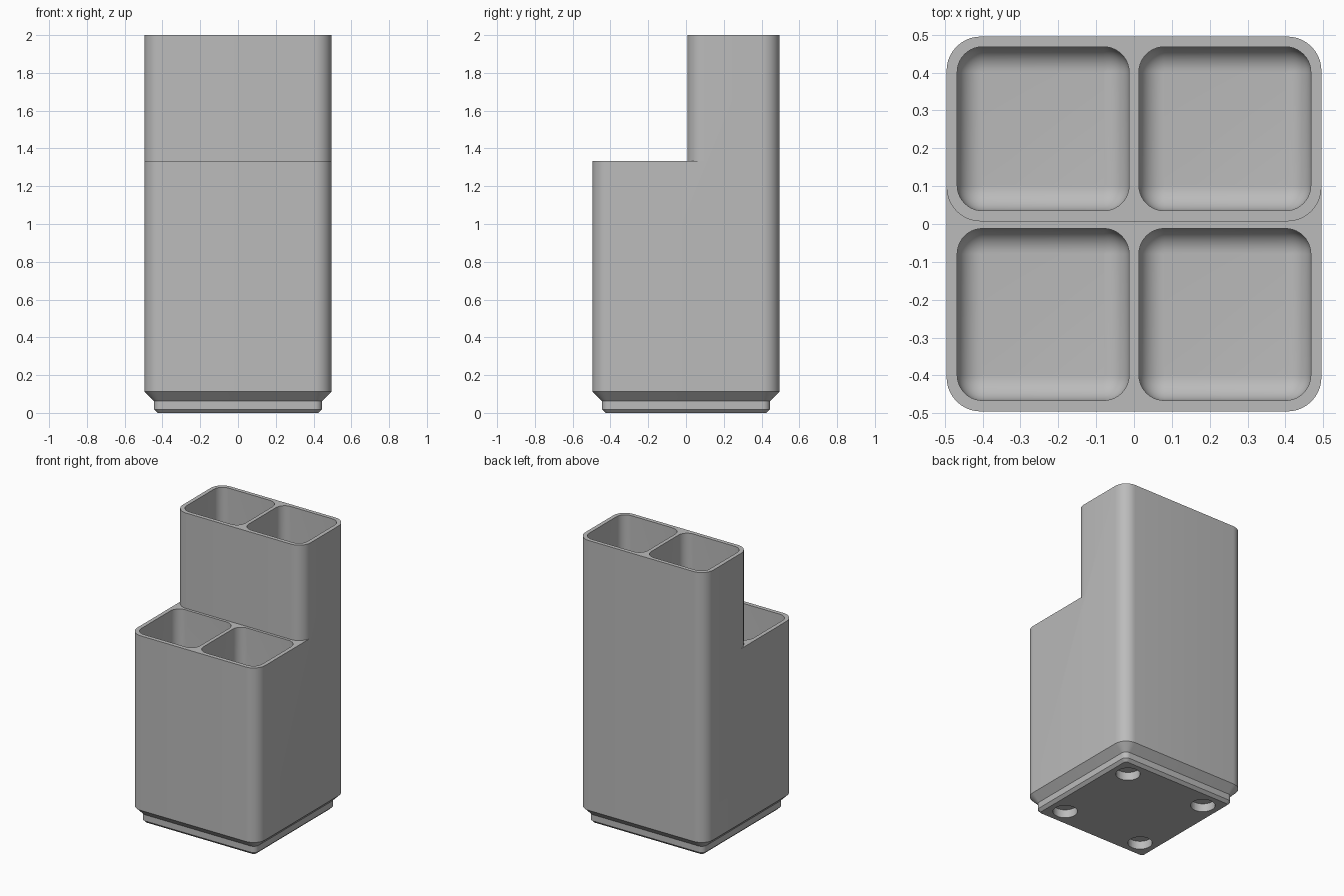
import bpy, bmesh
from math import sin, cos, pi, radians

if "Cube" in bpy.data.objects:
    bpy.data.objects.remove(bpy.data.objects["Cube"])

HALF, CORNER = 0.495, 0.09     # outer half width and corner radius
STEP_Z, TOP_Z = 1.333, 2.0     # front and back rim heights
FLOOR_Z, FILLET = 0.167, 0.067 # pocket floor and its rounding
SEGS = 10

grey = bpy.data.materials.new("plain grey")
grey.use_nodes = True
grey.diffuse_color = (0.5, 0.5, 0.5, 1)
grey.node_tree.nodes["Principled BSDF"].inputs["Base Color"].default_value = (0.5, 0.5, 0.5, 1)


def rounded_rect(cx, cy, hx, hy, r):
    """Counter-clockwise outline of a rounded rectangle."""
    points = []
    for k, (sx, sy) in enumerate([(1, 1), (-1, 1), (-1, -1), (1, -1)]):
        for i in range(SEGS + 1):
            a = (k + i / SEGS) * pi / 2
            points.append((cx + sx * (hx - r) + r * cos(a),
                           cy + sy * (hy - r) + r * sin(a)))
    return points


def loft(name, rings):
    """Closed solid through (outline, height) rings, from bottom to top."""
    bm = bmesh.new()
    loops = [[bm.verts.new((x, y, z)) for x, y in outline] for outline, z in rings]
    n = len(loops[0])
    for low, high in zip(loops, loops[1:]):
        for i in range(n):
            j = (i + 1) % n
            bm.faces.new((low[i], low[j], high[j], high[i]))
    bm.faces.new(loops[0][::-1])
    bm.faces.new(loops[-1])
    mesh = bpy.data.meshes.new(name)
    bm.to_mesh(mesh)
    bm.free()
    obj = bpy.data.objects.new(name, mesh)
    bpy.context.collection.objects.link(obj)
    return obj


def pocket(x, y0, y1, top):
    """Compartment cutter with a rounded floor edge."""
    cx, cy, hx, hy = x, (y0 + y1) / 2, 0.227, (y1 - y0) / 2
    rings = []
    for i in range(SEGS + 1):
        a = i / SEGS * pi / 2
        inset = FILLET * (1 - sin(a)) * 0.99
        outline = rounded_rect(cx, cy, hx - inset, hy - inset, FILLET - inset)
        rings.append((outline, FLOOR_Z + FILLET * (1 - cos(a))))
    rings.append((rounded_rect(cx, cy, hx, hy, FILLET), top))
    return loft("pocket_cutter", rings)


# Outer body with its stepped, chamfered foot
profile = [(0.425, 0.019, 0), (0.444, 0.038, 0.019), (0.444, 0.038, 0.062),
           (HALF, CORNER, 0.113), (HALF, CORNER, TOP_Z)]
bin_body = loft("organizer_bin", [(rounded_rect(0, 0, h, h, r), z) for h, r, z in profile])
bin_body.data.materials.append(grey)

# Front step, leaving rounded front corners on the tall back half
front_y = 0.007
tower = rounded_rect(0, (HALF + front_y) / 2, HALF, (HALF - front_y) / 2, CORNER)
front_edge = tower[2 * (SEGS + 1):]
corner_y = front_y + CORNER
outline = [(-0.6, -0.6), (0.6, -0.6), (0.6, corner_y)] + front_edge[::-1] + [(-0.6, corner_y)]
cutters = [loft("step_cutter", [(outline, STEP_Z), (outline, 2.2)])]

# Four compartments
for side in (-1, 1):
    cutters.append(pocket(side * 0.24, -0.466, -0.012, 1.6))
    cutters.append(pocket(side * 0.24, 0.035, 0.468, 2.2))

# Round sockets under the foot
for sx in (-1, 1):
    for sy in (-1, 1):
        circle = rounded_rect(sx * 0.31, sy * 0.31, 0.0776, 0.0776, 0.0775)
        cutters.append(loft("socket_cutter", [(circle, -0.1), (circle, 0.057)]))

for cutter in cutters:
    cutter.hide_render = True
    cut = bin_body.modifiers.new("cut", "BOOLEAN")
    cut.operation = "DIFFERENCE"
    cut.solver = "EXACT"
    cut.object = cutter

# Bake the cuts, then drop the cutters
bpy.context.view_layer.update()
result = bin_body.evaluated_get(bpy.context.evaluated_depsgraph_get())
baked = bpy.data.meshes.new_from_object(result)
bin_body.modifiers.clear()
bin_body.data = baked
for cutter in cutters:
    bpy.data.objects.remove(cutter)
baked.materials.clear()
baked.materials.append(grey)

bpy.ops.object.select_all(action="DESELECT")
bin_body.select_set(True)
bpy.context.view_layer.objects.active = bin_body
bpy.ops.object.shade_smooth_by_angle(angle=radians(30))
